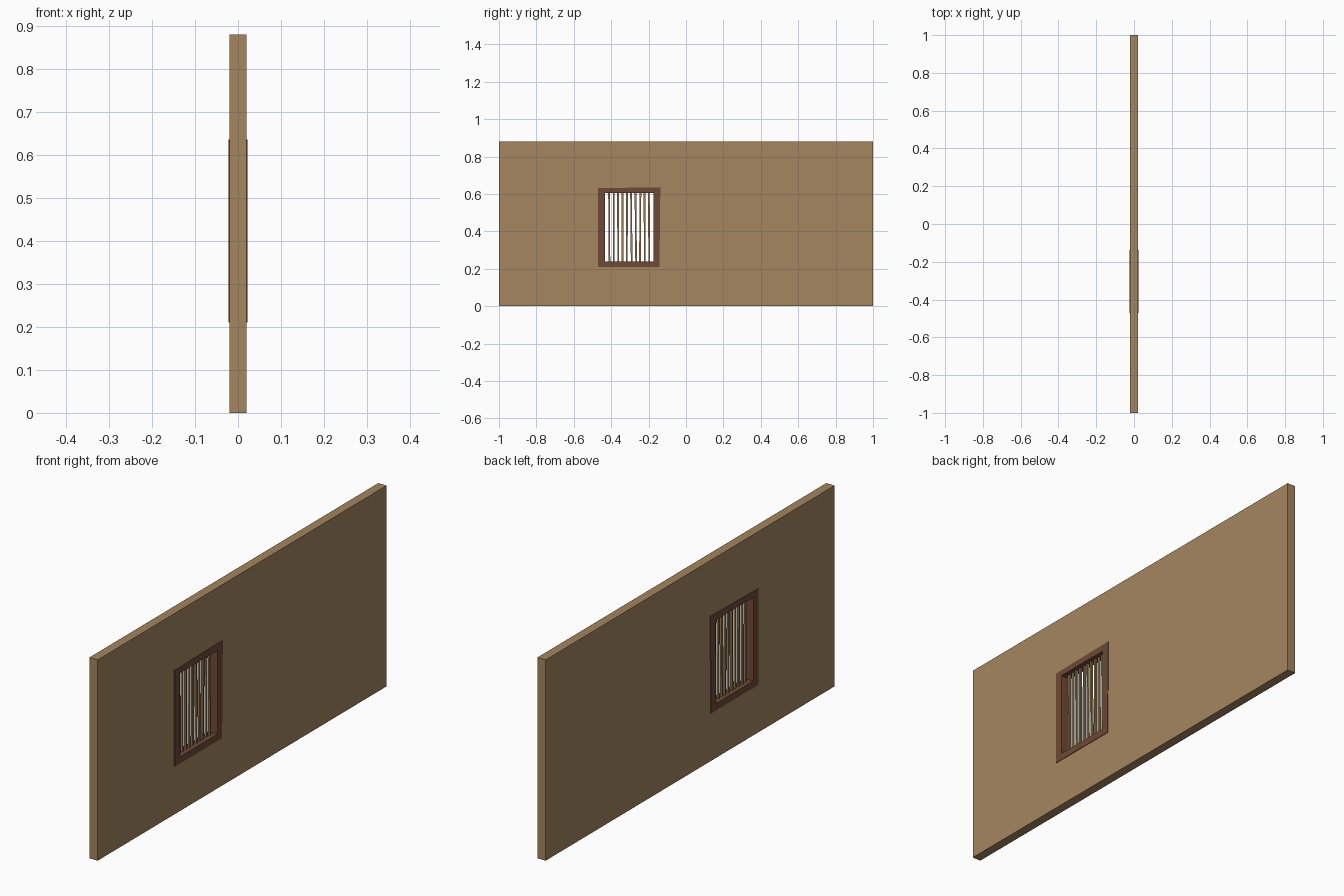
import bpy, bmesh, random

if "Cube" in bpy.data.objects:
    bpy.data.objects.remove(bpy.data.objects["Cube"])
random.seed(3)

def mat(name, c):
    m = bpy.data.materials.new(name)
    m.diffuse_color = (*c, 1)
    m.use_nodes = True
    m.node_tree.nodes["Principled BSDF"].inputs["Base Color"].default_value = m.diffuse_color
    return m

tan = mat("tan wall", (0.37, 0.238, 0.114))
brown = mat("brown wood", (0.158, 0.068, 0.037))
bar_mat = mat("bar wood", (0.32, 0.21, 0.11))

def add(name, bm, m):
    bmesh.ops.recalc_face_normals(bm, faces=bm.faces)
    me = bpy.data.meshes.new(name)
    bm.to_mesh(me)
    bm.free()
    me.materials.append(m)
    ob = bpy.data.objects.new(name, me)
    bpy.context.collection.objects.link(ob)

def ring(name, outer, inner, h, m):
    """Slab in the y-z plane with a four-sided hole, half thickness h."""
    bm = bmesh.new()
    loops = [[bm.verts.new((x, y, z)) for y, z in pts]
             for x, pts in ((-h, outer), (h, outer), (h, inner), (-h, inner))]
    for a, b in zip(loops, loops[1:] + loops[:1]):
        for i in range(4):
            j = (i + 1) % 4
            bm.faces.new((a[i], a[j], b[j], b[i]))
    add(name, bm, m)

def rect(y0, y1, z0, z1):
    return [(y0, z0), (y1, z0), (y1, z1), (y0, z1)]

# wall with window opening
ring("wall", rect(-1, 1, 0, 0.88), rect(-0.45, -0.155, 0.225, 0.618), 0.02, tan)

# slightly crooked window frame lining the opening
ring("window_frame", [(-0.47, 0.21), (-0.142, 0.21), (-0.137, 0.636), (-0.47, 0.631)],
     [(-0.434, 0.24), (-0.175, 0.24), (-0.173, 0.606), (-0.434, 0.606)], 0.0225, brown)

# row of thin, slightly leaning upright bars
n = 10
for k in range(n):
    y = -0.434 + 0.26 * (k + 1) / (n + 1)
    lean = random.uniform(-0.002, 0.002)
    bm = bmesh.new()
    bmesh.ops.create_cube(bm, size=1)
    for v in bm.verts:
        s = 1 if v.co.z > 0 else -1
        v.co = (v.co.x * 0.009, y + v.co.y * 0.009 + s * lean, 0.423 + s * 0.19)
    add(f"window_bar_{k + 1}", bm, bar_mat)
